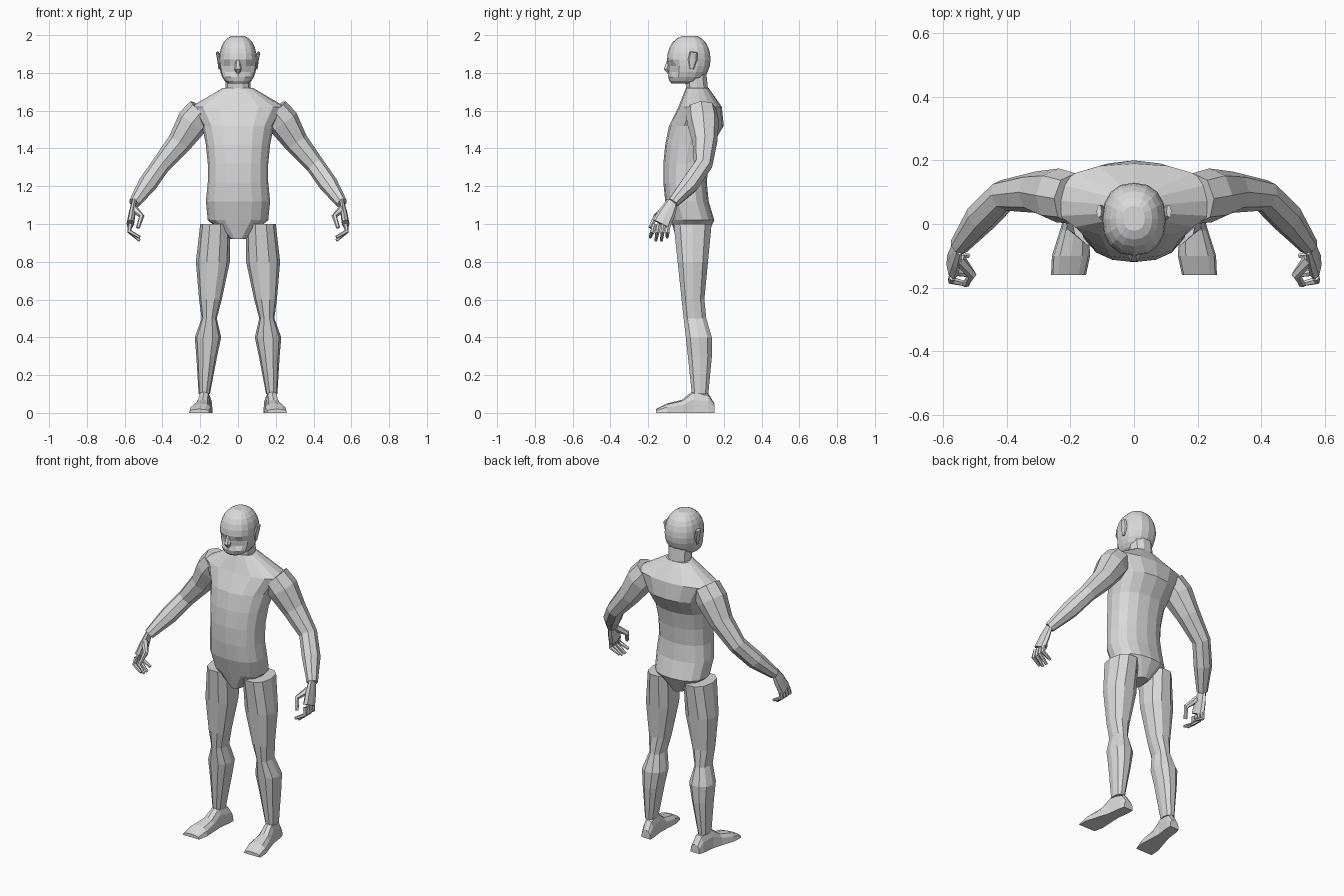
import bpy
import bmesh
from math import copysign, cos, pi, sin
from mathutils import Vector

cube = bpy.data.objects.get("Cube")
if cube:
    bpy.data.objects.remove(cube)

grey_level = 0.7
grey = (grey_level, grey_level, grey_level, 1)
clay = bpy.data.materials.new("light_grey")
clay.use_nodes = True
clay.diffuse_color = grey
clay.node_tree.nodes["Principled BSDF"].inputs["Base Color"].default_value = grey

right_axis = Vector((1, 0, 0))
depth_axis = Vector((0, 1, 0))
up_axis = Vector((0, 0, 1))


def soft(value, squareness):
    """Push a sine or cosine outward so that a circle turns boxier."""
    return copysign(abs(value) ** (2 / squareness), value)


def section(center, half_u, half_v, sides, squareness):
    """Rounded cross-section spanned by two half-axes."""
    angles = [2 * pi * step / sides for step in range(sides)]
    return [center + half_u * soft(cos(angle), squareness)
            + half_v * soft(sin(angle), squareness) for angle in angles]


def level_section(center_x, half_width, front, back, height, sides):
    """Horizontal cross-section between a front and a back edge."""
    center = Vector((center_x, (front + back) / 2, height))
    return section(center, right_axis * half_width,
                   depth_axis * (back - front) / 2, sides, 2.3)


def loft(name, sections, side=1):
    """Skin a row of sections and cap both ends; side -1 mirrors the part."""
    bm = bmesh.new()
    loops = [[bm.verts.new((point.x * side, point.y, point.z)) for point in points]
             for points in sections]
    for lower, upper in zip(loops, loops[1:]):
        for index in range(len(lower)):
            bm.faces.new((lower[index - 1], lower[index],
                          upper[index], upper[index - 1]))
    bm.faces.new(loops[0])
    bm.faces.new(loops[-1])
    bmesh.ops.recalc_face_normals(bm, faces=bm.faces)
    mesh = bpy.data.meshes.new(name)
    bm.to_mesh(mesh)
    bm.free()
    mesh.materials.append(clay)
    part = bpy.data.objects.new(name, mesh)
    bpy.context.collection.objects.link(part)


def sweep(name, path, side=1, sides=6, flatness=1):
    """Tube along points of (x, y, z, radius); flatness thins it sideways."""
    centers = [Vector(point[:3]) for point in path]
    radii = [point[3] for point in path]
    last = len(path) - 1
    sections = []
    for index, center in enumerate(centers):
        ahead = centers[min(index + 1, last)]
        behind = centers[max(index - 1, 0)]
        tangent = (ahead - behind).normalized()
        across = depth_axis.cross(tangent).normalized()
        along = tangent.cross(across)
        radius = radii[index]
        sections.append(section(center, across * radius * flatness,
                                along * radius, sides, 2.2))
    loft(name, sections, side)


# Torso from crotch to neck in even steps: half width, front, back
torso_profile = [
    (.04, -.05, .1), (.16, -.08, .15), (.17, -.11, .12),
    (.16, -.12, .11), (.16, -.12, .12), (.17, -.11, .14),
    (.19, -.09, .2), (.25, -.04, .19), (.08, 0, .12)]
loft("torso", [level_section(0, width, front, back, .92 + step / 10, sides=16)
               for step, (width, front, back) in enumerate(torso_profile)])
sweep("neck", [(0, .06, 1.7, .06), (0, .05, 1.8, .06)], sides=10, flatness=1.1)


# Head: an egg with a rounded crown and a jaw that stays forward
def head_section(angle):
    height = 1.87 - .13 * cos(angle)
    swell = sin(angle)
    if angle > pi / 2:
        width_swell = front_swell = back_swell = swell ** .8
    else:
        width_swell, front_swell, back_swell = swell ** .5, swell ** .15, swell
    return level_section(0, .1 * width_swell, .02 - .12 * front_swell,
                         .02 + .11 * back_swell, height, sides=16)


head_rings = 11
head = [head_section(pi * (ring + 1) / (head_rings + 1)) for ring in range(head_rings)]

# Eye sockets pressed in beside the nose
for point in sum(head, []):
    if 1.8 < point.z < 1.86 and point.y < -.06 and abs(point.x) > .02:
        point.y += .02
loft("head", head)
sweep("nose", [(0, -.09, 1.87, .01), (0, -.1, 1.82, .02), (0, -.09, 1.8, .01)])

# Leg, top to ankle: height, half width, back
leg_profile = [
    (1, .08, .14), (.8, .09, .12), (.6, .06, .1), (.5, .04, .11),
    (.4, .07, .14), (.3, .055, .14), (.1, .03, .12)]
# Foot, heel to toe: depth, half width, top
foot_profile = [
    (.15, .03, .05), (.12, .035, .1), (.04, .035, .12),
    (-.02, .045, .07), (-.1, .06, .05), (-.16, .055, .02)]
# Shoulder to wrist, then the hand, with radii
arm_path = [
    (.19, .08, 1.6, .08), (.24, .09, 1.54, .085), (.31, .1, 1.43, .065),
    (.41, .09, 1.31, .05), (.48, .02, 1.21, .05), (.55, -.07, 1.11, .03)]
palm_path = [(.55, -.07, 1.12, .03), (.56, -.1, 1.06, .045), (.57, -.13, 1, .05)]
thumb_path = [(.55, -.11, 1.08, .02), (.51, -.16, 1.04, .015), (.53, -.19, .98, .01)]
ear_path = [(.1, .03, 1.82, .01), (.1, .035, 1.87, .025), (.11, .04, 1.91, .02)]
finger_names = ("index", "middle", "ring", "little")

for label, side in (("left", 1), ("right", -1)):
    # Legs lean outward and slope back towards the ankle
    loft(label + "_leg",
         [level_section(.185 - .065 * height, width, .04 - .11 * height, back, height, sides=10)
          for height, width, back in leg_profile], side)

    # Feet turn slightly out and are flat underneath
    foot = [section(Vector((.185 - .13 * depth, depth, 0)), right_axis * width,
                    up_axis * top, sides=12, squareness=2.6)
            for depth, width, top in foot_profile]
    for point in sum(foot, []):
        point.z = max(point.z, 0)
    loft(label + "_foot", foot, side)

    sweep(label + "_arm", arm_path, side, sides=8)
    sweep(label + "_palm", palm_path, side, sides=8, flatness=.4)
    sweep(label + "_thumb", thumb_path, side)
    sweep(label + "_ear", ear_path, side, sides=8, flatness=.4)

    # Curled fingers fan out from the knuckles
    for index, finger in enumerate(finger_names):
        spread = index / (len(finger_names) - 1)
        knuckle = -.165 + .07 * spread
        tip = -.19 + .09 * spread
        tip_height = .93 - .02 * sin(pi * spread)
        sweep(f"{label}_{finger}_finger",
              [(.57, knuckle, 1, .013), (.575, (knuckle + tip) / 2, .96, .012),
               (.52, tip, tip_height, .008)], side)
